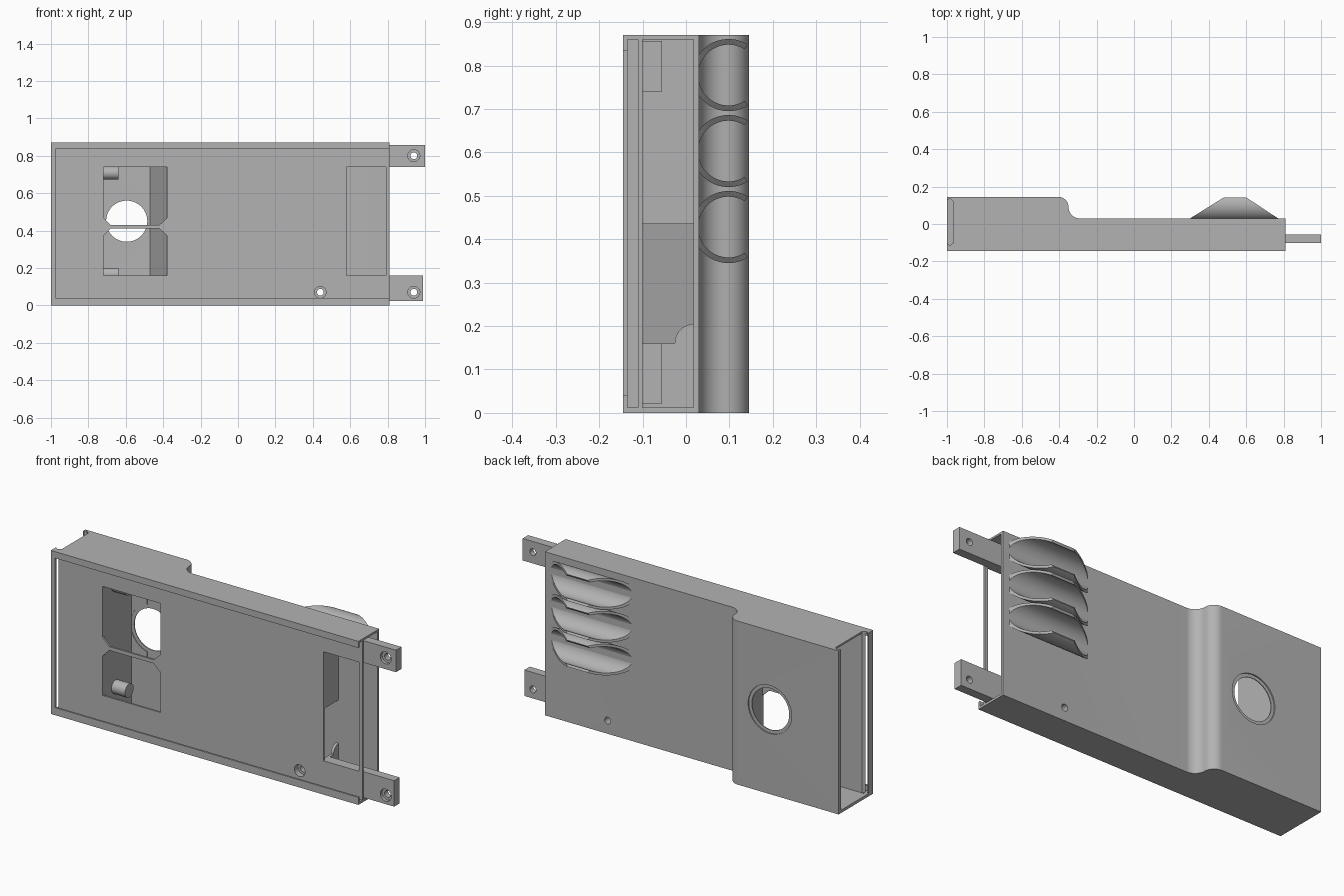
import bpy, bmesh
from math import sin, cos, radians
from mathutils import Vector

cube = bpy.data.objects.get("Cube")
if cube:
    bpy.data.objects.remove(cube, do_unlink=True)

grey = bpy.data.materials.new("plain_grey")
grey.use_nodes = True
COLOUR = (0.45, 0.45, 0.45, 1)
grey.diffuse_color = COLOUR
grey.node_tree.nodes["Principled BSDF"].inputs["Base Color"].default_value = COLOUR


def prism(name, pts, axis, lo, hi):
    """Extrude a flat outline along an axis from lo to hi."""
    place = {"x": lambda a, b: (lo, a, b),
             "y": lambda a, b: (a, lo, b),
             "z": lambda a, b: (a, b, lo)}[axis]
    bm = bmesh.new()
    face = bm.faces.new([bm.verts.new(place(*p)) for p in pts])
    new = bmesh.ops.extrude_face_region(bm, geom=[face])["geom"]
    shift = Vector([(hi - lo) if a == axis else 0 for a in "xyz"])
    bmesh.ops.translate(bm, vec=shift, verts=[v for v in new if isinstance(v, bmesh.types.BMVert)])
    bmesh.ops.recalc_face_normals(bm, faces=bm.faces)
    mesh = bpy.data.meshes.new(name)
    bm.to_mesh(mesh)
    bm.free()
    mesh.materials.append(grey)
    obj = bpy.data.objects.new(name, mesh)
    bpy.context.collection.objects.link(obj)
    return obj


def box(name, x, y, z):
    return prism(name, [(x[0], y[0]), (x[1], y[0]), (x[1], y[1]), (x[0], y[1])], "z", *z)


def arc(ca, cb, r, start, end, n=12):
    angles = [radians(start + (end - start) * i / n) for i in range(n + 1)]
    return [(ca + r * cos(t), cb + r * sin(t)) for t in angles]


def rod(name, a, b, r, axis, lo, hi, n=40):
    return prism(name, arc(a, b, r, 0, 360, n)[:-1], axis, lo, hi)


def activate(obj):
    bpy.ops.object.select_all(action="DESELECT")
    obj.select_set(True)
    bpy.context.view_layer.objects.active = obj


def boolean(obj, tool, operation="DIFFERENCE"):
    mod = obj.modifiers.new("cut", "BOOLEAN")
    mod.operation, mod.object, mod.solver = operation, tool, "EXACT"
    activate(obj)
    bpy.ops.object.modifier_apply(modifier=mod.name)
    bpy.data.objects.remove(tool, do_unlink=True)


def outline(d, left, right, front):
    """Plan of the case, inset by d behind its stepped back."""
    return ([(left, front), (left, 0.145 - d)]
            + arc(-0.405, 0.09, 0.055 - d, 90, 0)
            + arc(-0.29, 0.09, 0.06 + d, 180, 270)
            + [(right, 0.03 - d), (right, front)])


# Hollow case, open at both ends
case = prism("case", outline(0, -1, 0.81, -0.145), "z", 0, 0.87)
boolean(case, prism("cavity", outline(0.013, -0.98, 0.9, -0.1), "z", 0.012, 0.86))

# Groove and opening for a sliding front cover
boolean(case, box("cover_groove", (-0.99, 0.9), (-0.135, -0.11), (0.012, 0.86)))
boolean(case, box("cover_opening", (-0.975, 0.9), (-0.2, -0.12), (0.04, 0.835)))

# Dovetail slot for an end cover that slides in from the top
slot = [(-1.1, -0.105), (-0.995, -0.105), (-0.985, -0.115), (-0.965, -0.1),
        (-0.965, 0.12), (-0.985, 0.137), (-0.995, 0.127), (-1.1, 0.127)]
boolean(case, prism("end_slot", slot, "z", 0.015, 1))

# Front panel windows, leaving a slim bar between the pair
upper = [(-0.72, 0.47), (-0.68, 0.43), (-0.42, 0.43), (-0.38, 0.467), (-0.38, 0.74), (-0.72, 0.74)]
lower = [(-0.72, 0.37), (-0.68, 0.41), (-0.42, 0.41), (-0.38, 0.373), (-0.38, 0.16), (-0.72, 0.16)]
for pts in (upper, lower):
    boolean(case, prism("window", pts, "y", -0.12, -0.09))
boolean(case, box("end_window", (0.58, 0.79), (-0.12, -0.09), (0.16, 0.74)))

# Round socket in the back with keyways on its inner side
HX, HZ = -0.595, 0.45
boolean(case, rod("socket_rim", HX, HZ, 0.128, "y", 0.139, 0.2, 64))
boolean(case, rod("socket_hole", HX, HZ, 0.11, "y", 0.1, 0.2, 64))
boolean(case, rod("socket_step", HX, HZ, 0.13, "y", 0.1, 0.1345, 64))
boolean(case, box("keyway", (HX - 0.033, HX + 0.033), (0.1, 0.1355), (HZ - 0.17, HZ + 0.17)))

# Screw post running through the case
post = rod("screw_post", 0.44, 0.07, 0.04, "y", -0.102, 0.02)
for part in (case, post):
    boolean(part, rod("bore", 0.44, 0.07, 0.018, "y", -0.2, 0.2))
    boolean(part, rod("counterbore", 0.44, 0.07, 0.031, "y", -0.12, -0.08))

# Inner walls
wall = box("left_inner_wall", (-0.735, -0.72), (-0.102, 0.134), (0.01, 0.862))
slant = prism("slanted_inner_wall", [(-0.47, 0.134), (-0.38, -0.101), (-0.367, -0.101), (-0.457, 0.134)],
              "z", 0.01, 0.862)
box("upper_partition", (0.565, 0.58), (-0.102, 0.019), (0.435, 0.862))
box("lower_partition", (0.565, 0.58), (-0.102, 0.019), (0.01, 0.16))
prism("corner_fillet", [(0.019, 0.16)] + arc(0.019, 0.16, 0.045, 90, 180), "x", 0.565, 0.58)

# Pegs on the inner wall
pegs = [rod("peg", 0, z, 0.036, "x", -0.725, -0.64, 32) for z in (0.165, 0.708)]

# Mounting tabs with counterbored holes
tabs = []
for name, z, hole, end in (("upper_tab", (0.74, 0.857), 0.80, 1.0),
                           ("lower_tab", (0.022, 0.16), 0.07, 0.99)):
    tab = box(name, (0.58, end), (-0.101, -0.055), z)
    boolean(tab, rod("bore", 0.94, hole, 0.018, "y", -0.2, 0.2))
    boolean(tab, rod("counterbore", 0.94, hole, 0.032, "y", -0.2, -0.085))
    tabs.append(tab)

# Three open round clips on the back, trimmed to sloping ends
clips = []
for i in range(3):
    z = 0.428 + 0.175 * i
    ring = arc(0.098, z, 0.083, 58, 302, 48) + arc(0.098, z, 0.07, 302, 58, 48)
    clip = prism("clip", ring, "x", 0.25, 0.82)
    trim = [(0.28, 0.018), (0.3, 0.03), (0.48, 0.142), (0.6, 0.142), (0.77, 0.03), (0.785, 0.018)]
    boolean(clip, prism("trim", trim, "z", 0, 1), "INTERSECT")
    clips.append(clip)

for obj in [case, post] + pegs + tabs + clips:
    activate(obj)
    bpy.ops.object.shade_smooth_by_angle(angle=radians(30))
